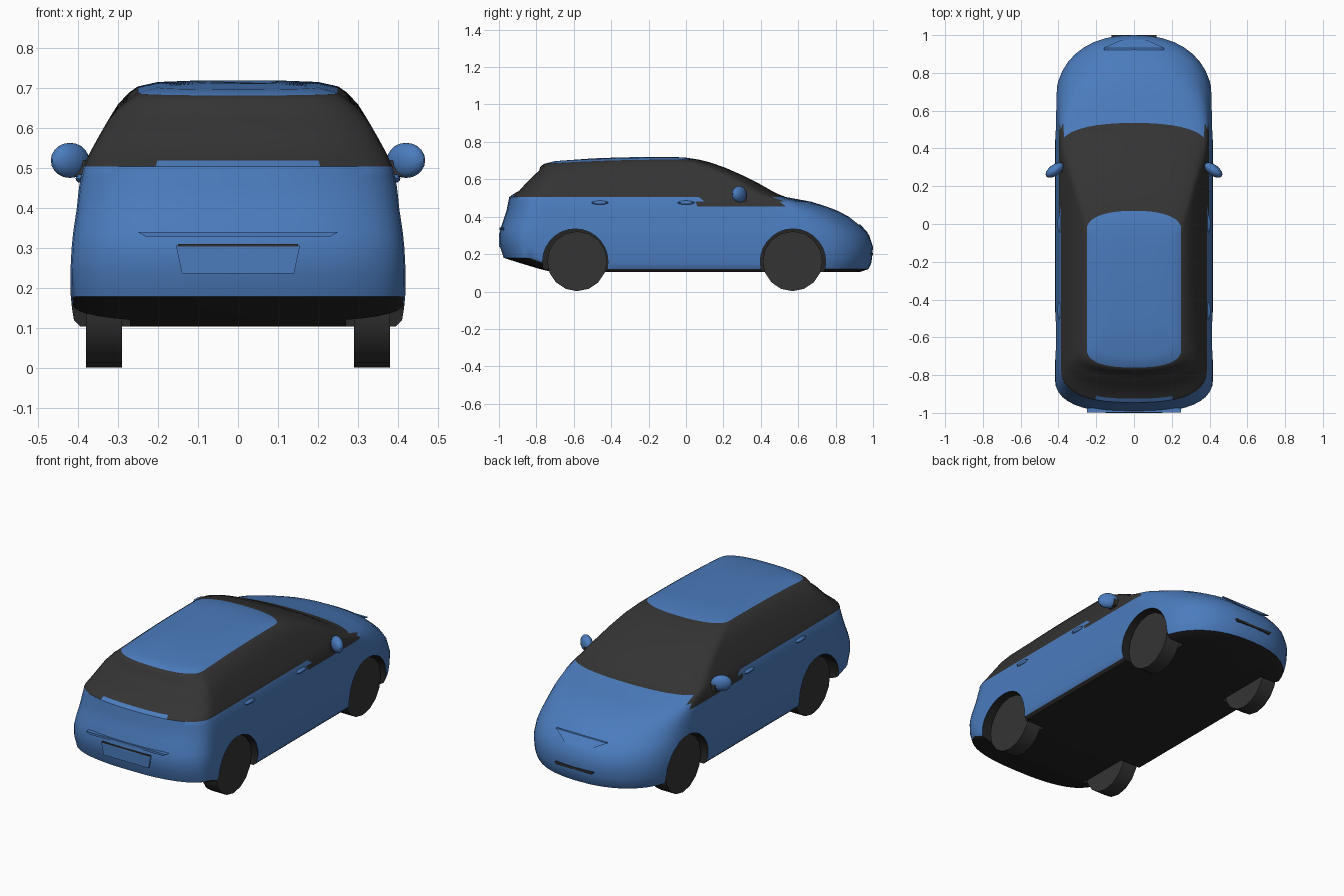
import bpy, bmesh
from math import sin, cos, pi, radians
from mathutils import Vector

cube = bpy.data.objects.get("Cube")
if cube:
    bpy.data.objects.remove(cube, do_unlink=True)


def material(name, r, g, b):
    m = bpy.data.materials.new(name)
    m.use_nodes = True
    m.diffuse_color = (r, g, b, 1)
    bsdf = m.node_tree.nodes["Principled BSDF"]
    bsdf.inputs["Base Color"].default_value = (r, g, b, 1)
    bsdf.inputs["Roughness"].default_value = 0.6
    return m


BLUE = material("blue_paint", 0.07, 0.2, 0.51)
DARK = material("dark_glass_and_rubber", 0.034, 0.034, 0.034)
UNDER = material("black_underbody", 0.018, 0.018, 0.018)
PALETTE = (BLUE, DARK, UNDER)


def add_object(name, bm, mats, angle=40):
    bmesh.ops.recalc_face_normals(bm, faces=bm.faces)
    mesh = bpy.data.meshes.new(name)
    bm.to_mesh(mesh)
    bm.free()
    for m in mats:
        mesh.materials.append(m)
    ob = bpy.data.objects.new(name, mesh)
    bpy.context.collection.objects.link(ob)
    smooth(ob, angle)
    return ob


def smooth(ob, angle):
    bpy.ops.object.select_all(action='DESELECT')
    ob.select_set(True)
    bpy.context.view_layer.objects.active = ob
    bpy.ops.object.shade_smooth_by_angle(angle=radians(angle))


# Plan outlines from floor to roof:
# height, half width, nose y, nose depth, tail y, tail depth
LAYERS = [
    (.105, .395, .93, .36, -.72, .12),
    (.12, .41, .975, .38, -.78, .14),
    (.15, .415, .99, .38, -.88, .16),
    (.18, .418, .995, .38, -.975, .18),
    (.24, .419, 1.0, .38, -.995, .18),
    (.3, .416, .98, .38, -1.0, .18),
    (.34, .412, .945, .37, -.99, .18),
    (.4, .403, .87, .34, -.97, .18),
    (.43, .4, .815, .31, -.96, .18),
    (.455, .397, .75, .27, -.955, .18),
    (.48, .392, .67, .21, -.95, .18),
    (.505, .386, .535, .12, -.945, .17),
    (.52, .379, .495, .12, -.925, .16),
    (.54, .37, .455, .12, -.89, .15),
    (.58, .348, .385, .11, -.855, .14),
    (.62, .325, .305, .1, -.815, .12),
    (.66, .3, .215, .1, -.785, .11),
    (.69, .272, .13, .1, -.78, .1),
    (.705, .25, .07, .1, -.76, .1),
    (.716, .2, .0, .1, -.7, .1),
    (.72, .1, -.08, .08, -.5, .1),
]
ARC, SIDE = 20, 24


def outline(z, w, nose, nose_d, tail, tail_d):
    """Rounded plan outline with straight flanks; the roof falls to the rear."""
    front, back = nose - nose_d, tail + tail_d
    pts = []
    for i in range(ARC + 1):
        a = pi * i / ARC
        c, s = cos(a), max(sin(a), 0)
        pts.append((w * abs(c) ** .87 * (1 if c > 0 else -1), front + nose_d * s ** .87))
    flank = [(-w, front + (back - front) * i / SIDE) for i in range(1, SIDE)]
    end = []
    for i in range(ARC + 1):
        a = pi * i / ARC
        c, s = cos(a), max(sin(a), 0)
        end.append((-w * abs(c) ** .8 * (1 if c > 0 else -1), back - tail_d * s ** .8))
    pts += flank + end + [(-x, y) for x, y in reversed(flank)]
    lift = min(max((z - .62) / .07, 0), 1)
    return [(x, y, z - .022 * lift * max(0, (-.1 - y) / .65) ** 2) for x, y in pts]


def body_colour(face, is_roof):
    c, n = face.calc_center_median(), face.normal
    if n.z < -.45:
        return 2
    if is_roof:
        return 0
    if c.z > .505:
        return 0 if c.y < -.92 else 1
    # Dark corner below the front side window
    if c.z > .455 and .06 < c.y < .5 and abs(c.x) > .34:
        return 1
    return 0


def build_body():
    bm = bmesh.new()
    rings = [[bm.verts.new(p) for p in outline(*row)] for row in LAYERS]
    roof = set()
    for k, (lo, hi) in enumerate(zip(rings, rings[1:])):
        for i in range(len(lo)):
            j = (i + 1) % len(lo)
            f = bm.faces.new((lo[i], lo[j], hi[j], hi[i]))
            if LAYERS[k][0] > .7:
                roof.add(f)
    bm.faces.new(rings[0][::-1])
    roof.add(bm.faces.new(rings[-1]))
    bmesh.ops.recalc_face_normals(bm, faces=bm.faces)
    for f in bm.faces:
        f.material_index = body_colour(f, f in roof)
    return add_object("car_body", bm, PALETTE)


def disc(bm, x, y, z, r, depth, sides):
    """Short cylinder with its axle along x."""
    rings = [[bm.verts.new((x + e * depth / 2, y + r * cos(2 * pi * i / sides),
                            z + r * sin(2 * pi * i / sides))) for i in range(sides)]
             for e in (-1, 1)]
    bm.faces.new(rings[0])
    bm.faces.new(rings[1])
    for i in range(sides):
        j = (i + 1) % sides
        bm.faces.new((rings[0][i], rings[0][j], rings[1][j], rings[1][i]))


def panel(name, mat, centre, top, bottom, height, thick, tilt=0):
    """Thin trapezoid plate facing along y."""
    bm = bmesh.new()
    bmesh.ops.create_cube(bm, size=1)
    for v in bm.verts:
        half = top if v.co.z > 0 else bottom
        v.co = Vector((2 * v.co.x * half, v.co.y * thick + v.co.z * tilt,
                       v.co.z * height)) + Vector(centre)
    return add_object(name, bm, (mat,), 30)


body = build_body()

# Wheel arches cut through the flanks
bm = bmesh.new()
for y in (-.592, .572):
    for s in (-1, 1):
        disc(bm, s * .43, y, .16, .175, .32, 28)
for f in bm.faces:
    f.material_index = 2
cutter = add_object("arch_cutter", bm, PALETTE)
cutter.hide_render = True
cut = body.modifiers.new("wheel_arches", 'BOOLEAN')
cut.operation, cut.solver, cut.object = 'DIFFERENCE', 'EXACT', cutter
bpy.context.view_layer.update()
deps = bpy.context.evaluated_depsgraph_get()
body.data = bpy.data.meshes.new_from_object(body.evaluated_get(deps))
body.modifiers.clear()
bpy.data.objects.remove(cutter, do_unlink=True)
smooth(body, 40)

for side, s in (("left", 1), ("right", -1)):
    # Wheels
    for end, y in (("rear", -.582), ("front", .57)):
        bm = bmesh.new()
        disc(bm, s * .335, y, .162, .16, .09, 16)
        add_object(f"{end}_{side}_wheel", bm, (DARK,), 30)

    # Door mirror: swept-back shell on a dark foot
    bm = bmesh.new()
    bmesh.ops.create_uvsphere(bm, u_segments=16, v_segments=10, radius=1)
    for v in bm.verts:
        x, y, z = v.co
        v.co = (s * (.42 + .048 * x), .285 + .034 * y - .022 * x, .52 + .044 * z)
    add_object(f"{side}_mirror", bm, (BLUE,))
    bm = bmesh.new()
    bmesh.ops.create_cube(bm, size=1)
    for v in bm.verts:
        x, y, z = v.co
        v.co = (s * (.384 + .05 * x), .3 + .05 * y, .5 + .04 * z)
    add_object(f"{side}_mirror_foot", bm, (DARK,), 30)

    # Door handles
    for end, y in (("rear", -.46), ("front", .0)):
        bm = bmesh.new()
        bmesh.ops.create_uvsphere(bm, u_segments=12, v_segments=6, radius=1)
        for v in bm.verts:
            v.co = (s * (.394 + .012 * v.co.x), y + .045 * v.co.y, .475 + .011 * v.co.z)
        add_object(f"{end}_{side}_door_handle", bm, (BLUE,))

# Tailgate trim and number panel
panel("tailgate_trim", BLUE, (0, -.985, .335), .25, .23, .012, .024)
panel("number_panel", BLUE, (0, -.991, .272), .155, .14, .07, .016)
panel("number_panel_shadow", DARK, (0, -.992, .308), .15, .15, .006, .018)
# Nose trim
panel("grille_bar", BLUE, (0, .947, .335), .16, .07, .045, .012, -.04)
panel("intake_slit", DARK, (0, .992, .2), .12, .11, .012, .018)
